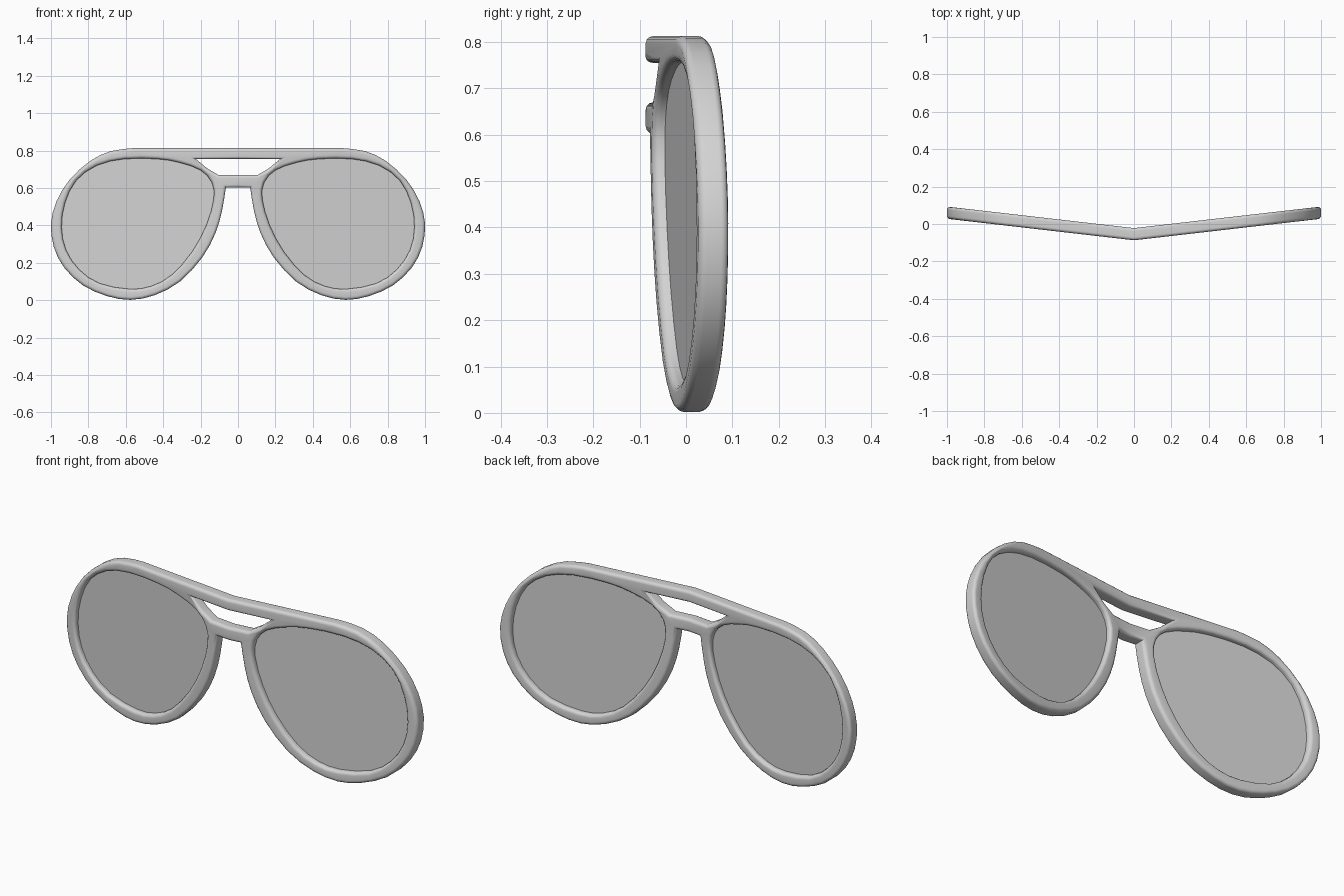
import bpy, bmesh, math
from mathutils import Vector

if "Cube" in bpy.data.objects:
    bpy.data.objects.remove(bpy.data.objects["Cube"])

SLOPE, MID, HALF, ROUND = 0.115, -0.0545, 0.0325, 0.016

grey = bpy.data.materials.new("light grey")
grey.diffuse_color = (0.65, 0.65, 0.65, 1)
grey.use_nodes = True
grey.node_tree.nodes["Principled BSDF"].inputs["Base Color"].default_value = grey.diffuse_color

# Half outlines as (x, z) points
rim_half = [(.065, .602), (.085, .48), (.12, .36), (.19, .23), (.31, .10), (.445, .027),
            (.575, .002), (.70, .022), (.83, .08), (.93, .175), (.985, .285), (1, .41),
            (.97, .53), (.90, .645), (.79, .745), (.68, .797), (.56, .813)]
lens_pts = [(.943, .39), (.925, .52), (.865, .64), (.755, .72), (.61, .755), (.43, .755),
            (.31, .735), (.20, .695), (.14, .63), (.13, .54), (.17, .40), (.245, .26),
            (.355, .135), (.465, .075), (.58, .06), (.74, .09), (.85, .165), (.92, .27)]
window_half = [(.105, .67), (.165, .705), (.225, .755)]


def spline(pts, closed, steps=2):
    """Smooth path through the points."""
    p = [Vector(q) for q in pts]
    n = len(p)
    at = (lambda i: p[i % n]) if closed else (lambda i: p[max(0, min(n - 1, i))])
    out = []
    for i in range(n if closed else n - 1):
        a, b, c, d = at(i - 1), at(i), at(i + 1), at(i + 2)
        for s in range(steps):
            t = s / steps
            out.append(0.5 * (2 * b + (c - a) * t + (2 * a - 5 * b + 4 * c - d) * t ** 2
                              + (3 * b - a - 3 * c + d) * t ** 3))
    if not closed:
        out.append(p[-1])
    return out


def flip(pts):
    return [Vector((-p.x, p.y)) for p in reversed(pts)]


def wound(pts, ccw):
    area = sum(a.x * b.y - b.x * a.y for a, b in zip(pts, pts[1:] + pts[:1]))
    return pts if (area > 0) == ccw else pts[::-1]


def inset(pts, d):
    """Move a loop to its left by d, with mitred corners."""
    out = []
    for i, p in enumerate(pts):
        e0 = (p - pts[i - 1]).normalized()
        e1 = (pts[(i + 1) % len(pts)] - p).normalized()
        n0, n1 = Vector((-e0.y, e0.x)), Vector((-e1.y, e1.x))
        out.append(p + (n0 + n1) * (d / max(0.3, 1 + n0.dot(n1))))
    return out


def slab(name, outer, holes, half, rnd, segs):
    """Thick plate with holes and rounded edges, bent back from the middle."""
    bm = bmesh.new()
    if rnd:
        arc = [(rnd * (1 - math.sin(a)), half - rnd * (1 - math.cos(a)))
               for a in (math.pi / 2 * k / segs for k in range(segs + 1))]
    else:
        arc = [(0, half)]
    profile = [(d, -y) for d, y in arc] + [(d, y) for d, y in reversed(arc)]
    front, back = [], []
    for loop in [wound(outer, True)] + [wound(h, False) for h in holes]:
        rings = [[bm.verts.new((q.x, y, q.y)) for q in inset(loop, d)] for d, y in profile]
        n = len(loop)
        for r0, r1 in zip(rings, rings[1:]):
            for i in range(n):
                j = (i + 1) % n
                bm.faces.new((r0[i], r0[j], r1[j], r1[i]))
        for ring, store in ((rings[0], front), (rings[-1], back)):
            store += [bm.edges.get((ring[i], ring[(i + 1) % n])) for i in range(n)]
    bmesh.ops.triangle_fill(bm, use_beauty=True, edges=front, normal=(0, -1, 0))
    bmesh.ops.triangle_fill(bm, use_beauty=True, edges=back, normal=(0, 1, 0))
    # Crease at the centre
    bmesh.ops.bisect_plane(bm, geom=bm.verts[:] + bm.edges[:] + bm.faces[:], dist=1e-5,
                           plane_co=(0, 0, 0), plane_no=(1, 0, 0))
    for v in bm.verts:
        v.co.y += MID + SLOPE * abs(v.co.x)
    bmesh.ops.recalc_face_normals(bm, faces=bm.faces[:])
    mesh = bpy.data.meshes.new(name)
    bm.to_mesh(mesh)
    bm.free()
    mesh.materials.append(grey)
    ob = bpy.data.objects.new(name, mesh)
    bpy.context.collection.objects.link(ob)
    bpy.ops.object.select_all(action='DESELECT')
    ob.select_set(True)
    bpy.context.view_layer.objects.active = ob
    bpy.ops.object.shade_smooth_by_angle(angle=math.radians(40))
    wn = ob.modifiers.new("even shading", 'WEIGHTED_NORMAL')
    wn.keep_sharp = True
    return ob


# Frame: rims, brow bar and bridge in one piece
right = spline(rim_half, False)
opening = spline(lens_pts, True)
window = [Vector(p) for p in window_half]
slab("frame", right + flip(right), [opening, flip(opening), window + flip(window)],
     HALF, ROUND, 3)

# Lenses: thin plates seated in the rims
lens = inset(wound(opening, True), -0.008)
slab("right_lens", lens, [], 0.006, 0, 1)
slab("left_lens", flip(lens), [], 0.006, 0, 1)
